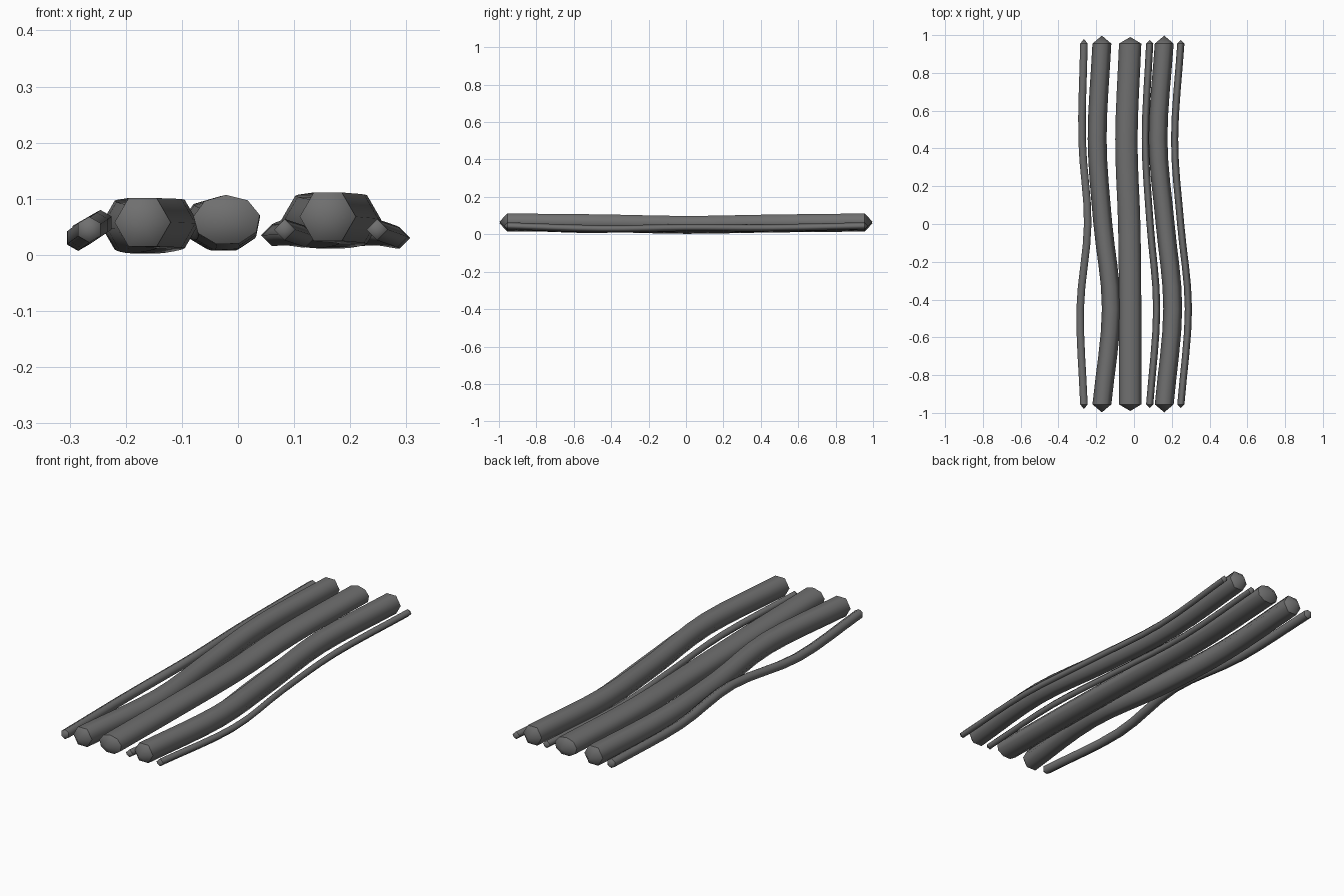
import bpy, bmesh, math
from mathutils import Vector

cube = bpy.data.objects.get("Cube")
if cube:
    bpy.data.objects.remove(cube, do_unlink=True)

gray = bpy.data.materials.new("dark_gray")
gray.use_nodes = True
color = (0.16, 0.16, 0.16, 1)
gray.diffuse_color = color
gray.node_tree.nodes["Principled BSDF"].inputs["Base Color"].default_value = color

STATIONS = (-0.955, -0.45, 0.0, 0.45, 0.955)   # y of the path control points
STEPS = 4


def path(points):
    """Smooth curve through the (x, z) control points along the rod."""
    p = [Vector((x, y, z)) for y, (x, z) in zip(STATIONS, points)]
    p = [2 * p[0] - p[1]] + p + [2 * p[-1] - p[-2]]
    out = []
    for a, b, c, d in zip(p, p[1:], p[2:], p[3:]):
        for i in range(STEPS):
            t = i / STEPS
            out.append(0.5 * (2 * b + (c - a) * t + (2 * a - 5 * b + 4 * c - d) * t ** 2
                              + (3 * b - a - 3 * c + d) * t ** 3))
    return out + [p[-2]]


def rod(name, points, sides, rx, rz, tip, turn=0.0):
    """Loft a bent rod with a pointed cap at each end."""
    bm = bmesh.new()
    rings = []
    centres = path(points)
    for c in centres:
        angles = [turn + math.tau * i / sides for i in range(sides)]
        rings.append([bm.verts.new(c + Vector((rx * math.cos(a), 0, rz * math.sin(a))))
                      for a in angles])
    for lower, upper in zip(rings, rings[1:]):
        for i in range(sides):
            j = (i + 1) % sides
            bm.faces.new((lower[i], lower[j], upper[j], upper[i]))
    for ring, c, way in ((rings[0], centres[0], -1), (rings[-1], centres[-1], 1)):
        point = bm.verts.new(c + Vector((0, way * tip, 0)))
        for i in range(sides):
            bm.faces.new((ring[i], ring[(i + 1) % sides], point))
            bm.edges.get((ring[i], ring[(i + 1) % sides])).smooth = False
    bmesh.ops.recalc_face_normals(bm, faces=bm.faces)
    for f in bm.faces:
        f.smooth = True
    mesh = bpy.data.meshes.new(name)
    bm.to_mesh(mesh)
    bm.free()
    mesh.materials.append(gray)
    bpy.context.collection.objects.link(bpy.data.objects.new(name, mesh))


# Thick rods
rod("right_thick_rod", [(-0.17, 0.058), (-0.12, 0.055), (-0.165, 0.046),
                        (-0.195, 0.053), (-0.17, 0.058)], 6, 0.05, 0.05, 0.042)
rod("middle_thick_rod", [(-0.02, 0.062), (-0.02, 0.056), (-0.025, 0.05),
                         (-0.04, 0.056), (-0.02, 0.062)], 9, 0.06, 0.045, 0.035, 0.2)
rod("left_thick_rod", [(0.16, 0.068), (0.205, 0.063), (0.165, 0.055),
                       (0.127, 0.062), (0.16, 0.068)], 6, 0.05, 0.05, 0.042)

# Thin rods
rod("right_thin_rod", [(-0.265, 0.045), (-0.285, 0.03), (-0.245, 0.057),
                       (-0.275, 0.04), (-0.265, 0.045)], 6, 0.023, 0.023, 0.025, math.pi / 6)
rod("inner_thin_rod", [(0.083, 0.045), (0.12, 0.032), (0.085, 0.036),
                       (0.06, 0.035), (0.083, 0.045)], 4, 0.019, 0.019, 0.02)
rod("left_thin_rod", [(0.248, 0.045), (0.288, 0.03), (0.247, 0.036),
                      (0.215, 0.035), (0.248, 0.045)], 4, 0.019, 0.019, 0.02)
